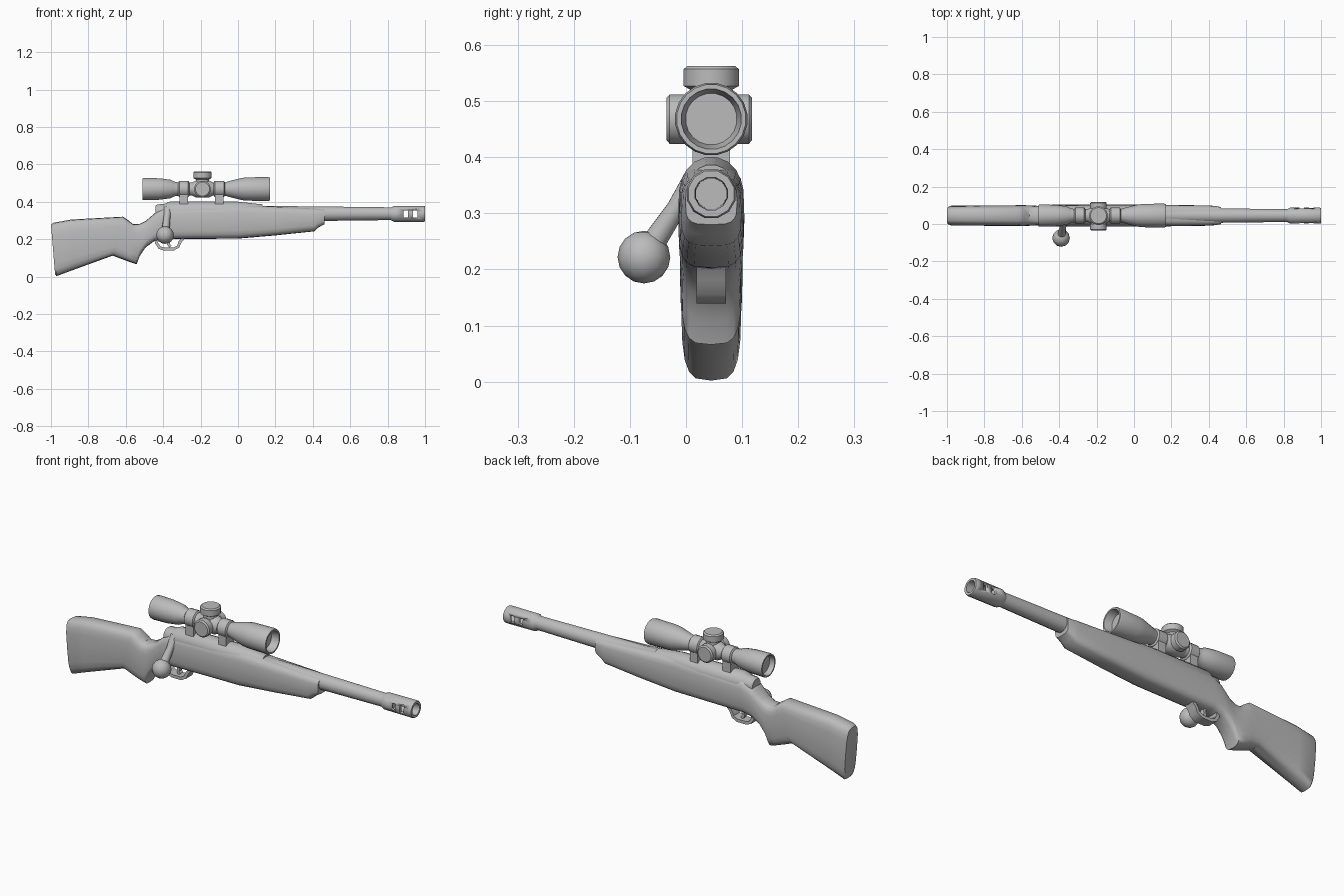
import bpy, bmesh, math
from mathutils import Vector, Matrix

if "Cube" in bpy.data.objects:
    bpy.data.objects.remove(bpy.data.objects["Cube"])

YC = 0.045  # centre plane of the rifle
grey = bpy.data.materials.new("grey")
grey.diffuse_color = (0.5, 0.5, 0.5, 1)
grey.use_nodes = True
grey.node_tree.nodes["Principled BSDF"].inputs["Base Color"].default_value = grey.diffuse_color


def finish(bm, name, angle=40):
    bmesh.ops.recalc_face_normals(bm, faces=bm.faces)
    me = bpy.data.meshes.new(name)
    bm.to_mesh(me)
    bm.free()
    ob = bpy.data.objects.new(name, me)
    bpy.context.collection.objects.link(ob)
    me.materials.append(grey)
    bpy.ops.object.select_all(action='DESELECT')
    ob.select_set(True)
    bpy.context.view_layer.objects.active = ob
    bpy.ops.object.shade_smooth_by_angle(angle=math.radians(angle))
    return ob


def skin(name, rings, angle=40):
    """Join rings of points into a capped solid."""
    bm = bmesh.new()
    vs = [[bm.verts.new(p) for p in r] for r in rings]
    n = len(vs[0])
    for a, b in zip(vs, vs[1:]):
        for i in range(n):
            j = (i + 1) % n
            bm.faces.new((a[i], a[j], b[j], b[i]))
    bm.faces.new(vs[0])
    bm.faces.new(vs[-1])
    return finish(bm, name, angle)


def lathe(name, profile, origin, axis=(1, 0, 0), n=16, angle=40):
    """Spin (distance, radius) pairs about an axis through origin."""
    q = Vector((0, 0, 1)).rotation_difference(Vector(axis))
    rings = [[Vector(origin) + q @ Vector((r * math.cos(t), r * math.sin(t), d))
              for t in (2 * math.pi * (i + .5) / n for i in range(n))] for d, r in profile]
    return skin(name, rings, angle)


def sweep(name, path, half_w, half_t):
    """Flat strip along a path in the x-z plane."""
    pts = [Vector((x, YC, z)) for x, z in path]
    rings = []
    for i, p in enumerate(pts):
        d = (pts[min(i + 1, len(pts) - 1)] - pts[max(i - 1, 0)]).normalized()
        nrm = Vector((-d.z, 0, d.x)) * half_t
        w = Vector((0, half_w, 0))
        rings.append([p + nrm + w, p + nrm - w, p - nrm - w, p - nrm + w])
    return skin(name, rings)


def box(name, centre, size):
    bm = bmesh.new()
    bmesh.ops.create_cube(bm, size=1, matrix=Matrix.Translation(centre) @ Matrix.Diagonal((*size, 1)))
    return finish(bm, name)


# Stock: slanted rounded sections (top x, top z, bottom x, bottom z, half width)
sections = [
    (-1.0, .278, -.978, .012, .047), (-.985, .288, -.97, .002, .053),
    (-.89, .305, -.89, .032, .054), (-.615, .32, -.67, .112, .055),
    (-.585, .30, -.62, .093, .056), (-.56, .28, -.58, .078, .055),
    (-.525, .282, -.542, .066, .053), (-.49, .30, -.525, .11, .052),
    (-.455, .33, -.495, .155, .055), (-.43, .352, -.45, .188, .058),
    (-.38, .375, -.40, .20, .059), (0, .385, 0, .203, .059),
    (.2, .375, .2, .22, .057), (.40, .366, .41, .242, .054),
    (.44, .363, .43, .262, .051), (.465, .36, .462, .28, .046)]
rings = []
for xt, zt, xb, zb, w in sections:
    ring = []
    for i in range(20):
        t = 2 * math.pi * i / 20
        c, s = math.cos(t), math.sin(t)
        k = .5 + .5 * math.copysign(abs(s) ** .55, s)
        ring.append((xb + (xt - xb) * k, YC + w * math.copysign(abs(c) ** .55, c), zb + (zt - zb) * k))
    rings.append(ring)
skin("stock", rings)

# Receiver, bolt shroud and barrel
lathe("bolt_shroud", [(-.44, .035), (-.43, .042), (-.38, .044), (-.36, .044)], (0, YC, .345))
lathe("receiver", [(-.40, .04), (-.365, .054), (0, .054), (.11, .042), (.13, .04)], (0, YC, .347))
lathe("barrel", [(.05, .044), (.45, .040), (.84, .035)], (0, YC, .336), n=12)

# Muzzle brake with a bore and cut side vents
brake = lathe("muzzle_brake", [(.815, .034), (.835, .044), (.99, .045), (1, .042), (1, .030), (.87, .028)],
              (0, YC, .335), n=12)
for x in (.897, .947):
    vent = box("vent_cutter", (x, YC, .335), (.024, .2, .036))
    vent.hide_render = True
    vent.hide_set(True)
    m = brake.modifiers.new("vent", 'BOOLEAN')
    m.object = vent
    m.solver = 'EXACT'

# Scope with recessed lenses at both ends
ZS = .468
lathe("scope", [(-.485, .045), (-.51, .051), (-.51, .058), (-.50, .060), (-.42, .058), (-.36, .050),
                (-.34, .040), (-.32, .036), (-.07, .036), (-.05, .042), (.02, .060), (.05, .063), (.16, .065),
                (.17, .062), (.17, .054), (.13, .046)], (0, YC, ZS), n=20)
for x, side in ((-.29, "rear"), (-.10, "front")):
    lathe(side + "_scope_ring", [(-.03, .036), (-.024, .044), (.024, .044), (.03, .036)], (x, YC, ZS))
    box(side + "_scope_mount", (x, YC, .415), (.045, .066, .06))

# Adjustment turrets around a bulged housing
XT = -.19
lathe("turret_housing", [(-.055, .036), (-.035, .046), (.035, .046), (.055, .036)], (XT, YC, ZS))
for name, axis, r, h in (("top_turret", (0, 0, 1), .050, .095),
                         ("right_turret", (0, -1, 0), .045, .080),
                         ("left_turret", (0, 1, 0), .045, .073)):
    lathe(name, [(0, .036), (h - .044, .036), (h - .036, r), (h - .006, r), (h, r - .007)],
          (XT, YC, ZS), axis)

# Bolt handle and knob
a, b = Vector((-.375, .02, .365)), Vector((-.39, -.075, .222))
L = (b - a).length
lathe("bolt_handle", [(0, .024), (L * .4, .018), (L * .8, .022)], a, (b - a).normalized(), 10)
bm = bmesh.new()
bmesh.ops.create_uvsphere(bm, u_segments=12, v_segments=8, radius=.047, matrix=Matrix.Translation(b))
finish(bm, "bolt_knob")

# Trigger guard and trigger
sweep("trigger_guard", [(-.425, .215), (-.436, .18), (-.42, .155), (-.395, .147), (-.345, .147),
                        (-.32, .16), (-.31, .185), (-.285, .215)], .026, .008)
sweep("trigger", [(-.375, .215), (-.368, .19), (-.372, .172), (-.362, .16)], .012, .007)
